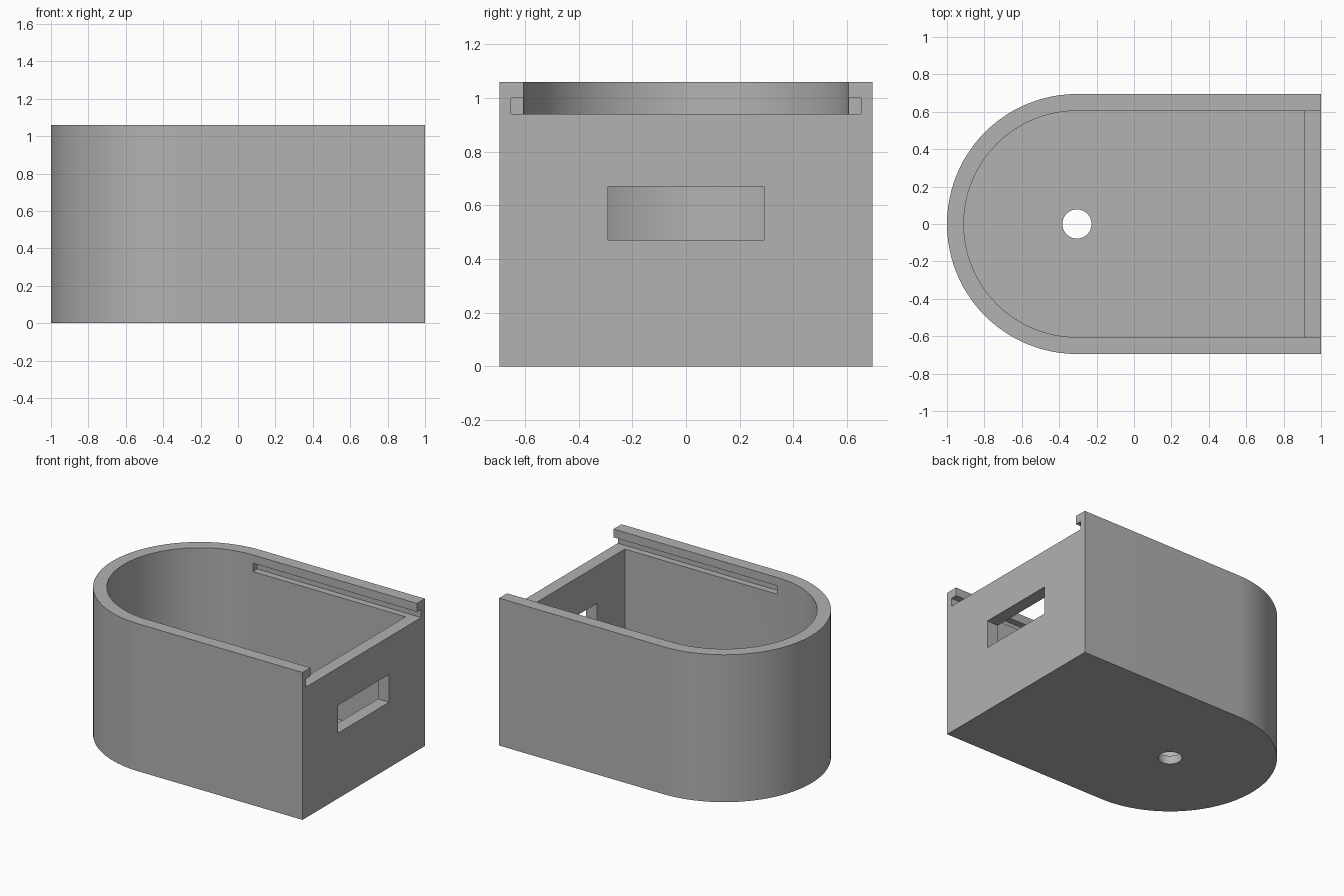
import bpy
import bmesh
import math
from mathutils import Matrix

cube = bpy.data.objects.get("Cube")
if cube:
    bpy.data.objects.remove(cube)

HALF_WIDTH, HEIGHT, WALL = 0.695, 1.06, 0.09
ARC_X = HALF_WIDTH - 1       # centre of the rounded end
RIM = 0.94                   # top of the low end wall
INNER = HALF_WIDTH - WALL

grey = bpy.data.materials.new("plain grey")
grey.use_nodes = True
colour = (0.445, 0.445, 0.445, 1)
grey.diffuse_color = colour
grey.node_tree.nodes["Principled BSDF"].inputs["Base Color"].default_value = colour


def add_object(name, bm):
    bmesh.ops.recalc_face_normals(bm, faces=bm.faces)
    mesh = bpy.data.meshes.new(name)
    bm.to_mesh(mesh)
    bm.free()
    mesh.materials.append(grey)
    obj = bpy.data.objects.new(name, mesh)
    bpy.context.collection.objects.link(obj)
    return obj


def rounded_prism(name, radius, end_x, z0, z1, steps=48):
    """Upright prism: half circle at -x, square end at +x."""
    bm = bmesh.new()
    points = [(end_x, -radius), (end_x, radius)]
    for i in range(steps + 1):
        a = math.pi * (0.5 + i / steps)
        points.append((ARC_X + radius * math.cos(a), radius * math.sin(a)))
    face = bm.faces.new([bm.verts.new((x, y, z0)) for x, y in points])
    top = bmesh.ops.extrude_face_region(bm, geom=[face])["geom"]
    verts = [v for v in top if isinstance(v, bmesh.types.BMVert)]
    bmesh.ops.translate(bm, verts=verts, vec=(0, 0, z1 - z0))
    return add_object(name, bm)


def box(name, x0, x1, half_y, z0, z1):
    bm = bmesh.new()
    place = Matrix.Translation(((x0 + x1) / 2, 0, (z0 + z1) / 2))
    size = Matrix.Diagonal((x1 - x0, 2 * half_y, z1 - z0, 1))
    bmesh.ops.create_cube(bm, size=1, matrix=place @ size)
    return add_object(name, bm)


def drain(name, radius):
    bm = bmesh.new()
    bmesh.ops.create_cone(bm, cap_ends=True, segments=48, radius1=radius, radius2=radius,
                          depth=0.4, matrix=Matrix.Translation((ARC_X, 0, 0)))
    return add_object(name, bm)


# Solid body, then the hollow, lid slide, end notch, window and floor hole
body = rounded_prism("box_body", HALF_WIDTH, 1, 0, HEIGHT)
cutters = [
    rounded_prism("cavity_cutter", INNER, 1 - WALL, 0.06, 1.3),
    box("lid_groove_cutter", ARC_X, 1.2, 0.653, RIM, 1.0),
    box("end_notch_cutter", 0.5, 1.2, INNER, 0.97, 1.3),
    box("window_cutter", 0.7, 1.2, 0.29, 0.47, 0.67),
    drain("floor_hole_cutter", 0.078),
]

bpy.ops.object.select_all(action="DESELECT")
bpy.context.view_layer.objects.active = body
body.select_set(True)
for cutter in cutters:
    cutter.hide_render = True
    cut = body.modifiers.new(cutter.name, "BOOLEAN")
    cut.operation = "DIFFERENCE"
    cut.solver = "EXACT"
    cut.object = cutter
    bpy.ops.object.modifier_apply(modifier=cut.name)
    bpy.data.objects.remove(cutter)

bpy.ops.object.shade_smooth_by_angle(angle=math.radians(30))
